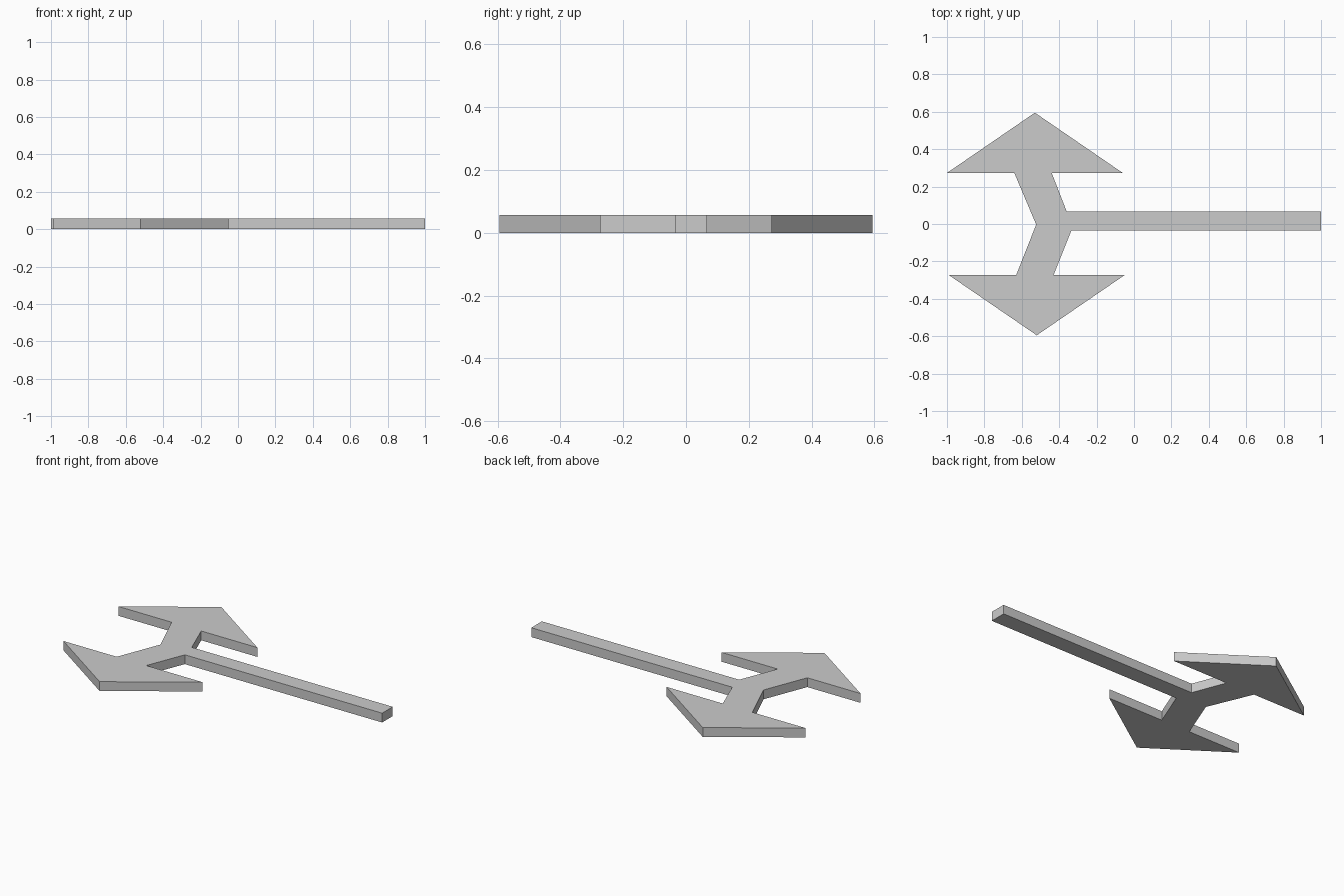
import bpy, bmesh

if "Cube" in bpy.data.objects:
    bpy.data.objects.remove(bpy.data.objects["Cube"])

THICK = 0.057


def head(cx, side):
    """Half outline of one arrowhead, from inner neck corner round to outer neck corner."""
    pts = [(0.09, 0.273), (0.47, 0.273), (0, 0.595), (-0.47, 0.273), (-0.11, 0.273)]
    return [(cx + x, side * y) for x, y in pts]


def plate(name, outline, thick):
    """Extrude a closed flat outline up from z = 0."""
    bm = bmesh.new()
    base = bm.faces.new([bm.verts.new((x, y, 0)) for x, y in outline])
    top = bmesh.ops.extrude_face_region(bm, geom=[base], use_keep_orig=True)["geom"]
    bmesh.ops.translate(bm, vec=(0, 0, thick),
                        verts=[v for v in top if isinstance(v, bmesh.types.BMVert)])
    bmesh.ops.recalc_face_normals(bm, faces=bm.faces)
    mesh = bpy.data.meshes.new(name)
    bm.to_mesh(mesh)
    bm.free()
    obj = bpy.data.objects.new(name, mesh)
    bpy.context.collection.objects.link(obj)
    return obj


# shaft end and its upper root, upper head, rear notch, lower head, lower root
outline = [(1.0, -0.035), (1.0, 0.067), (-0.36, 0.067)]
outline += head(-0.53, 1)
outline += [(-0.523, -0.003)]
outline += head(-0.52, -1)[::-1]
outline += [(-0.335, -0.035)]
plate("forked_arrow_plate", outline, THICK)
